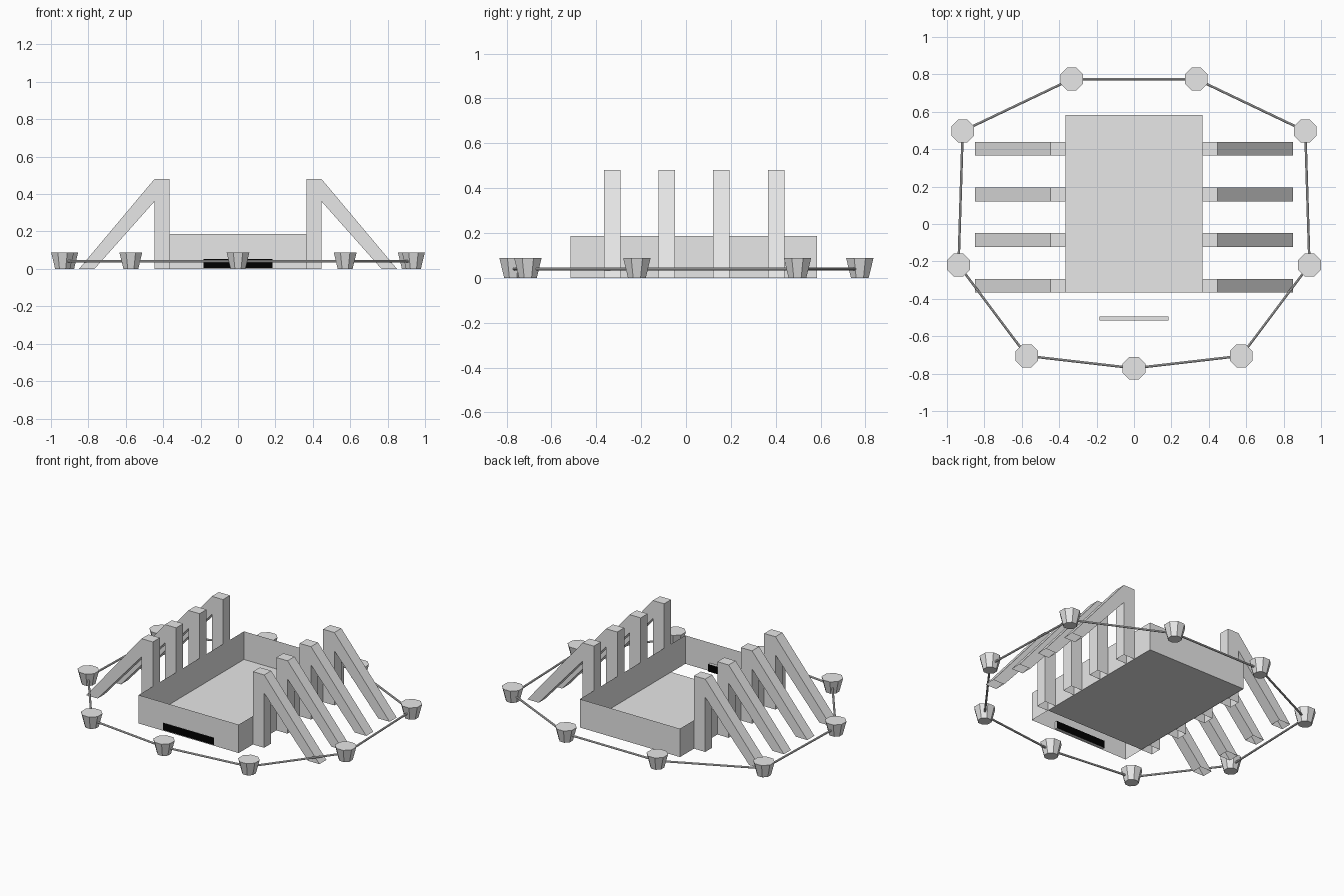
import bpy
import bmesh
import math
from mathutils import Matrix, Vector

cube = bpy.data.objects.get("Cube")
if cube:
    bpy.data.objects.remove(cube, do_unlink=True)


def material(name, colour):
    mat = bpy.data.materials.new(name)
    mat.use_nodes = True
    mat.diffuse_color = colour
    mat.node_tree.nodes["Principled BSDF"].inputs["Base Color"].default_value = colour
    return mat


GREY = material("light grey", (0.8, 0.8, 0.8, 1))
BLACK = material("black", (0, 0, 0, 1))


def finish(bm, name, *mats):
    mesh = bpy.data.meshes.new(name)
    bm.to_mesh(mesh)
    bm.free()
    for mat in mats:
        mesh.materials.append(mat)
    obj = bpy.data.objects.new(name, mesh)
    bpy.context.collection.objects.link(obj)
    return obj


def open_prism(name, profile, y, width):
    """Extrude an x-z profile along y, leaving its last edge (the foot) open."""
    bm = bmesh.new()
    near = [bm.verts.new((x, y, z)) for x, z in profile]
    far = [bm.verts.new((x, y + width, z)) for x, z in profile]
    bm.faces.new(near)
    bm.faces.new(far[::-1])
    for i in range(len(profile) - 1):
        bm.faces.new((near[i], near[i + 1], far[i + 1], far[i]))
    bmesh.ops.recalc_face_normals(bm, faces=bm.faces)
    return finish(bm, name, GREY)


HALF, FRONT, BACK, WALL = 0.365, -0.514, 0.584, 0.187
FLOOR_FRONT = -0.366

# Thin sheet walls of the basin
bm = bmesh.new()
corners = [(-HALF, FRONT), (HALF, FRONT), (HALF, BACK), (-HALF, BACK)]
low = [bm.verts.new((x, y, 0)) for x, y in corners]
high = [bm.verts.new((x, y, WALL)) for x, y in corners]
for i in range(4):
    j = (i + 1) % 4
    bm.faces.new((low[i], low[j], high[j], high[i]))
finish(bm, "basin_walls", GREY)

# Floor sheet, stopping short of the front wall
bm = bmesh.new()
bm.faces.new([bm.verts.new((x, y, 0.002)) for x, y in (
    (-HALF, FLOOR_FRONT), (HALF, FLOOR_FRONT), (HALF, BACK), (-HALF, BACK))])
finish(bm, "basin_floor", GREY)

# Grille in the front wall, black on its front and back
bm = bmesh.new()
bmesh.ops.create_cube(bm, size=1, matrix=Matrix.Translation((0, -0.505, 0.029))
                      @ Matrix.Diagonal((0.37, 0.02, 0.048, 1)))
for face in bm.faces:
    face.material_index = int(abs(face.normal.y) > 0.5)
finish(bm, "front_grille", GREY, BLACK)

# Four buttresses on each side: a post and a sloping brace
POST_OUT, TOP, WIDTH = 0.447, 0.48, 0.073
post = [(HALF, 0), (HALF, TOP), (POST_OUT, TOP), (POST_OUT, 0)]
brace = [(0.767, 0), (POST_OUT, 0.36), (POST_OUT, TOP), (0.85, 0)]
for side, sign in (("left", 1), ("right", -1)):
    for i in range(4):
        y = FLOOR_FRONT + i * 0.2437
        for part, profile in (("post", post), ("brace", brace)):
            open_prism(f"{side}_{part}_{i + 1}",
                       [(sign * x, z) for x, z in profile], y, WIDTH)

# Ring of tapered bollards
half_ring = [(0.573, -0.705), (0.938, -0.219), (0.916, 0.497), (0.333, 0.775)]
ring = [(0, -0.771)] + half_ring + [(-x, y) for x, y in reversed(half_ring)]
HEIGHT = 0.088
for i, (x, y) in enumerate(ring):
    bm = bmesh.new()
    bmesh.ops.create_cone(
        bm, cap_ends=True, segments=8, radius1=0.043, radius2=0.066, depth=HEIGHT,
        matrix=Matrix.Translation((x, y, HEIGHT / 2))
        @ Matrix.Rotation(math.pi / 8, 4, "Z"))
    finish(bm, f"bollard_{i + 1}", GREY)

# Straight rails linking neighbouring bollards
for i, start in enumerate(ring):
    a = Vector((*start, 0.04))
    b = Vector((*ring[(i + 1) % len(ring)], 0.04))
    turn = (b - a).to_track_quat("Z", "Y").to_matrix().to_4x4()
    bm = bmesh.new()
    bmesh.ops.create_cone(bm, cap_ends=True, segments=8, radius1=0.0065,
                          radius2=0.0065, depth=(b - a).length,
                          matrix=Matrix.Translation((a + b) / 2) @ turn)
    finish(bm, f"rail_{i + 1}", GREY)
